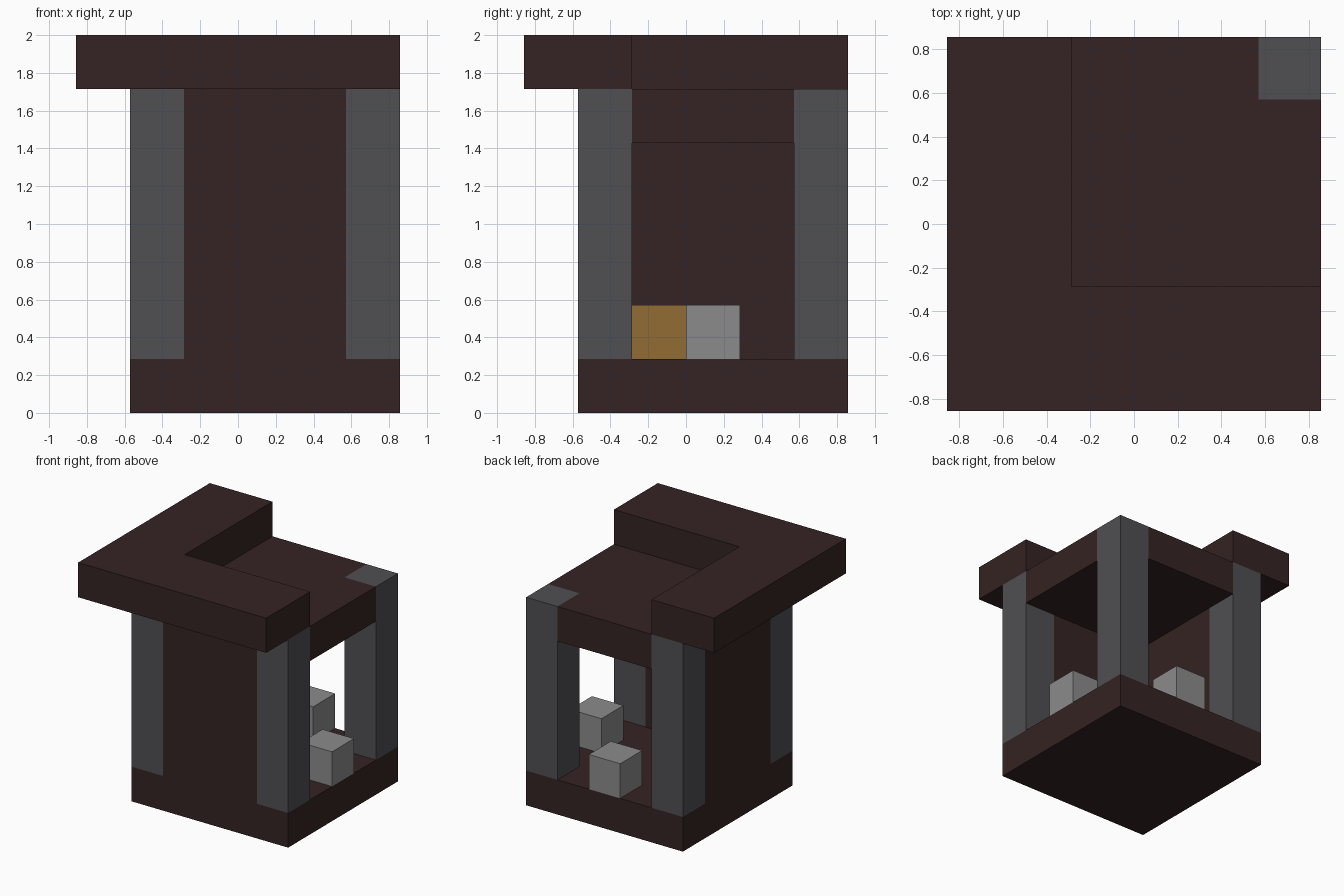
import bpy
import bmesh

cube = bpy.data.objects.get("Cube")
if cube:
    bpy.data.objects.remove(cube, do_unlink=True)

U = 2 / 7  # one block


def material(name, rgb):
    m = bpy.data.materials.new(name)
    m.use_nodes = True
    color = (*rgb, 1)
    m.diffuse_color = color
    m.node_tree.nodes["Principled BSDF"].inputs["Base Color"].default_value = color
    return m


BROWN = material("dark brown", (0.036, 0.017, 0.017))
STONE = material("dark grey", (0.08, 0.08, 0.087))
GREY = material("light grey", (0.26, 0.26, 0.26))
ORANGE = material("ochre", (0.29, 0.15, 0.035))


def prism(name, outline, z0, z1, mat):
    """Extrude a plan outline, in blocks, from z0 to z1."""
    bm = bmesh.new()
    face = bm.faces.new([bm.verts.new(((x - 3) * U, (y - 3) * U, z0 * U))
                         for x, y in outline])
    top = bmesh.ops.extrude_face_region(bm, geom=[face])["geom"]
    bmesh.ops.translate(bm, vec=(0, 0, (z1 - z0) * U),
                        verts=[v for v in top if isinstance(v, bmesh.types.BMVert)])
    bmesh.ops.recalc_face_normals(bm, faces=bm.faces)
    mesh = bpy.data.meshes.new(name)
    bm.to_mesh(mesh)
    bm.free()
    mesh.materials.append(mat)
    obj = bpy.data.objects.new(name, mesh)
    bpy.context.collection.objects.link(obj)
    return obj


def box(name, x0, x1, y0, y1, z0, z1, mat):
    return prism(name, [(x0, y0), (x1, y0), (x1, y1), (x0, y1)], z0, z1, mat)


# Floor and corner pillars
box("floor", 1, 6, 1, 6, 0, 1, BROWN)
for side, x in (("right", 1), ("left", 5)):
    for end, y in (("front", 1), ("back", 5)):
        box(f"{end}_{side}_pillar", x, x + 1, y, y + 1, 1, 6, STONE)

# Solid walls on two sides, the other two stay open
box("front_wall", 2, 5, 1, 2, 1, 5, BROWN)
box("right_wall", 1, 2, 2, 5, 1, 5, BROWN)

# Ceiling slab, notched around the pillars
prism("ceiling", [(2, 1), (5, 1), (5, 2), (6, 2), (6, 5), (5, 5),
                  (5, 6), (2, 6), (2, 5), (1, 5), (1, 2), (2, 2)], 5, 6, BROWN)

# Overhanging L-shaped roof
prism("roof", [(0, 0), (6, 0), (6, 2), (2, 2), (2, 6), (0, 6)], 6, 7, BROWN)

# Small blocks on the floor
box("left_block", 5, 6, 3, 4, 1, 2, GREY)
box("back_block", 3, 4, 5, 6, 1, 2, GREY)
box("corner_block", 2, 3, 2, 3, 1, 2, ORANGE)
